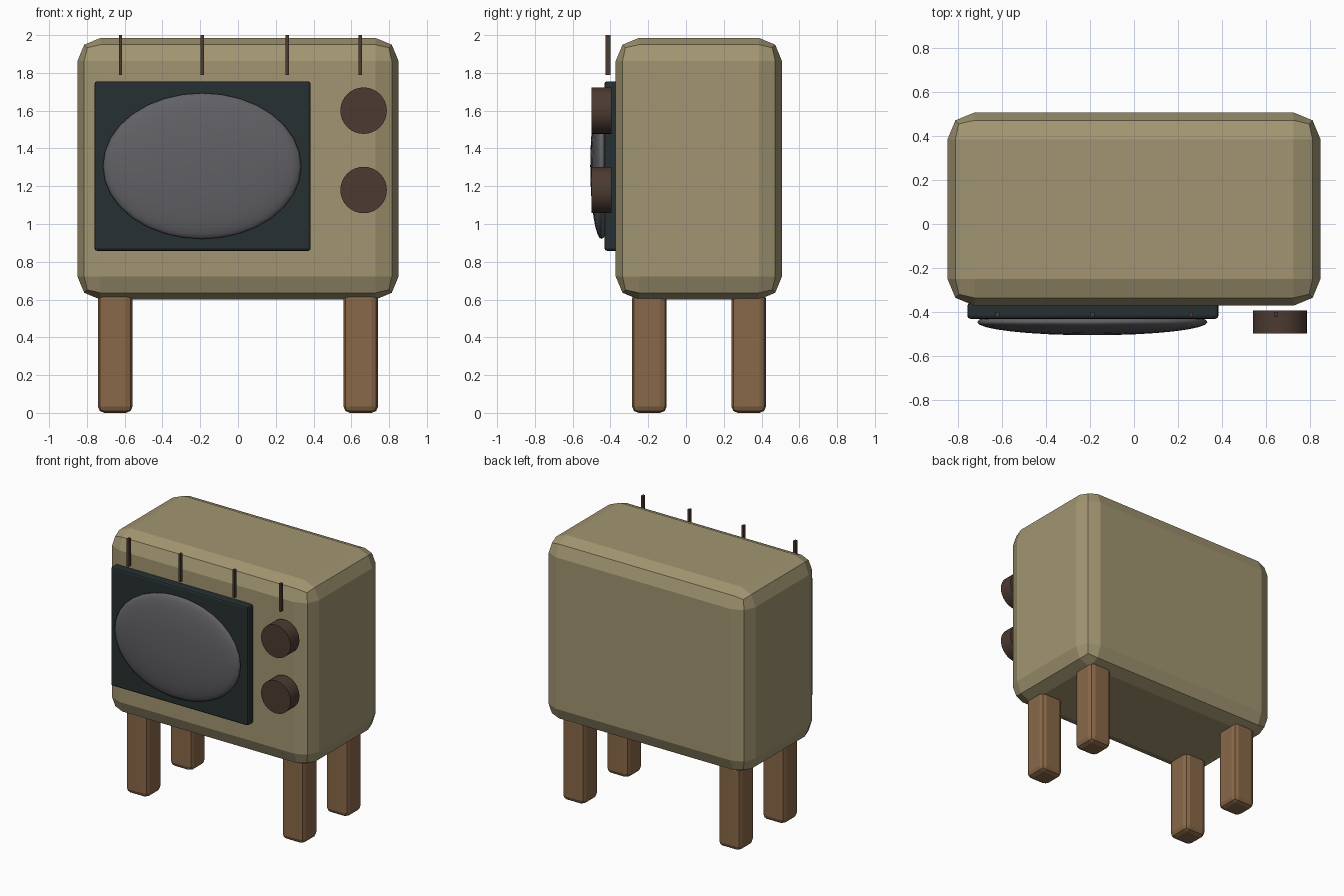
import bpy
from math import radians

if "Cube" in bpy.data.objects:
    bpy.data.objects.remove(bpy.data.objects["Cube"])


def material(name, rgb):
    m = bpy.data.materials.new(name)
    m.diffuse_color = (*rgb, 1)
    m.use_nodes = True
    m.node_tree.nodes["Principled BSDF"].inputs["Base Color"].default_value = m.diffuse_color
    return m


SHELL = material("olive_shell", (0.36, 0.30, 0.165))
WOOD = material("leg_wood", (0.25, 0.138, 0.065))
DARK = material("dark_frame", (0.02, 0.029, 0.031))
GLASS = material("grey_glass", (0.12, 0.12, 0.132))
BROWN = material("brown_plastic", (0.072, 0.044, 0.031))


def finish(name, mat):
    ob = bpy.context.object
    ob.name = name
    ob.data.materials.append(mat)
    bpy.ops.object.transform_apply(location=False, rotation=True, scale=True)
    return ob


def box(name, lo, hi, mat, bevel=0, segments=2):
    centre = [(a + b) / 2 for a, b in zip(lo, hi)]
    bpy.ops.mesh.primitive_cube_add(size=1, location=centre)
    bpy.context.object.scale = [b - a for a, b in zip(lo, hi)]
    ob = finish(name, mat)
    if bevel:
        mod = ob.modifiers.new("rounded_edges", "BEVEL")
        mod.width = bevel
        mod.segments = segments
    return ob


# Cabinet with chunky rounded edges
box("cabinet", (-0.85, -0.372, 0.6), (0.85, 0.508, 1.985), SHELL, 0.122)

# Four legs
for side, x in (("left", -0.65), ("right", 0.65)):
    for end, y in (("front", -0.194), ("back", 0.332)):
        box(f"{end}_{side}_leg", (x - 0.092, y - 0.092, 0),
            (x + 0.092, y + 0.092, 0.64), WOOD, 0.035)

# Screen frame and bulging glass
box("screen_frame", (-0.76, -0.432, 0.858), (0.385, -0.36, 1.755), DARK, 0.014)
bpy.ops.mesh.primitive_uv_sphere_add(segments=32, ring_count=16,
                                     location=(-0.19, -0.447, 1.307))
bpy.context.object.scale = (0.525, 0.06, 0.386)
finish("screen_glass", GLASS)
bpy.ops.object.shade_smooth()

# Two control knobs
for name, z in (("upper_knob", 1.6), ("lower_knob", 1.18)):
    bpy.ops.mesh.primitive_cylinder_add(
        vertices=32, radius=0.123, depth=0.105,
        location=(0.665, -0.447, z), rotation=(radians(90), 0, 0))
    finish(name, BROWN)
    bpy.ops.object.shade_smooth_by_angle(angle=radians(30))

# Row of thin upright pins
for i, x in enumerate((-0.622, -0.19, 0.26, 0.647)):
    box(f"pin_{i + 1}", (x - 0.009, -0.425, 1.79), (x + 0.009, -0.4, 2.0), BROWN)
